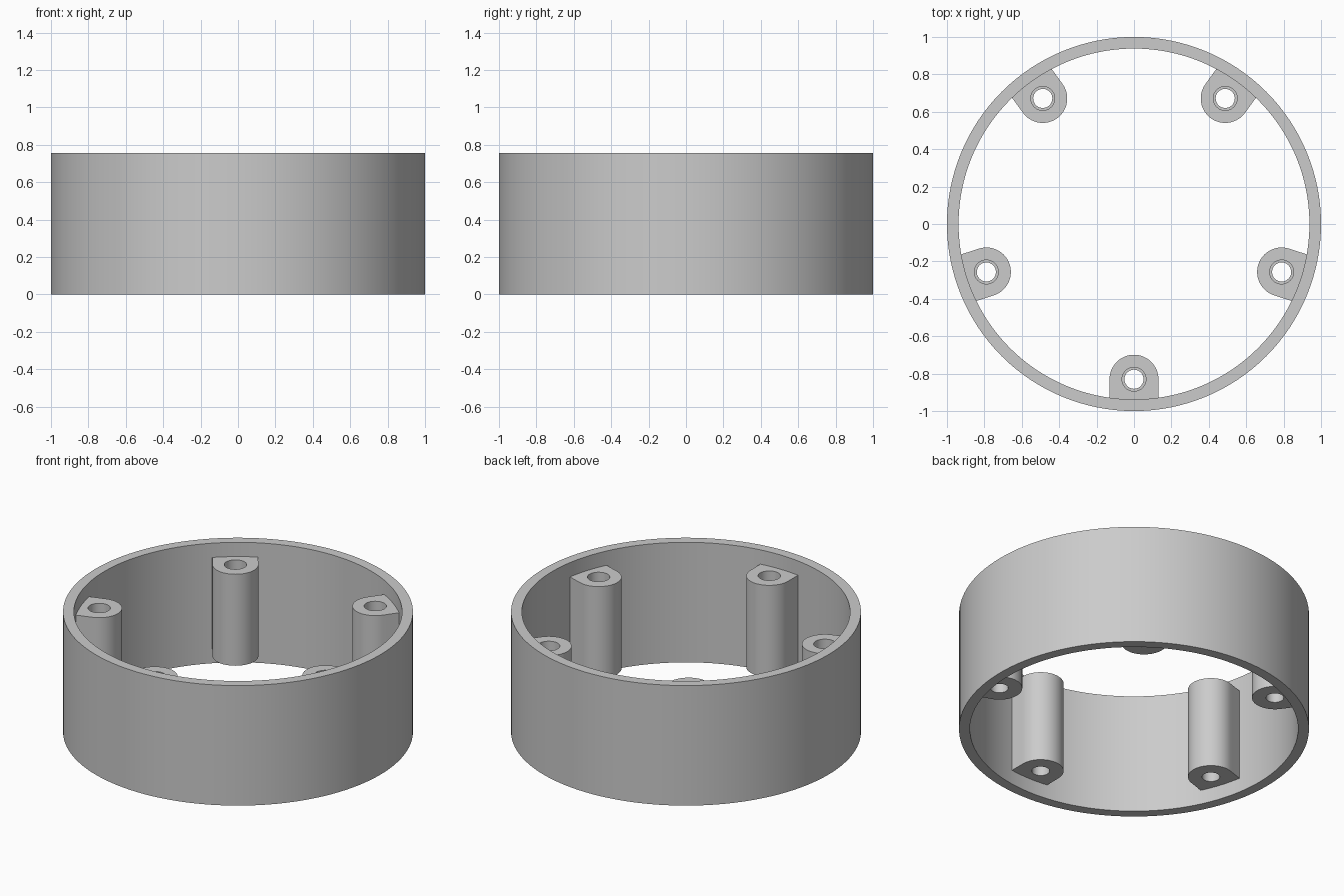
import bpy, bmesh, math
from math import sin, cos, radians

if "Cube" in bpy.data.objects:
    bpy.data.objects.remove(bpy.data.objects["Cube"])

HEIGHT, OUTER, INNER = 0.757, 1.0, 0.938      # ring wall
BOSS_AT, BOSS_R = 0.83, 0.131                 # boss centre distance and radius
BOSS_LOW, BOSS_HIGH = 0.09, 0.667
BORE, SOCKET, SOCKET_DEPTH = 0.051, 0.064, 0.2

grey = bpy.data.materials.new("grey")
grey.diffuse_color = (0.6, 0.6, 0.6, 1)
grey.use_nodes = True
grey.node_tree.nodes["Principled BSDF"].inputs["Base Color"].default_value = grey.diffuse_color


def loft(name, rings):
    """Join closed rings of points into a closed tube-like solid."""
    bm = bmesh.new()
    rows = [[bm.verts.new(p) for p in ring] for ring in rings]
    n = len(rows[0])
    for a, b in zip(rows, rows[1:] + rows[:1]):
        for i in range(n):
            j = (i + 1) % n
            bm.faces.new((a[i], a[j], b[j], b[i]))
    bmesh.ops.recalc_face_normals(bm, faces=bm.faces)
    mesh = bpy.data.meshes.new(name)
    bm.to_mesh(mesh)
    bm.free()
    mesh.materials.append(grey)
    obj = bpy.data.objects.new(name, mesh)
    bpy.context.collection.objects.link(obj)
    bpy.ops.object.select_all(action='DESELECT')
    obj.select_set(True)
    bpy.context.view_layer.objects.active = obj
    bpy.ops.object.shade_smooth_by_angle(angle=radians(30))
    return obj


def circle(r, z, angles):
    return [(r * cos(a), r * sin(a), z) for a in angles]


# Outer ring wall
turn = [math.tau * i / 128 for i in range(128)]
loft("ring_wall", [circle(OUTER, 0, turn), circle(OUTER, HEIGHT, turn),
                   circle(INNER, HEIGHT, turn), circle(INNER, 0, turn)])

# Boss outline: round towards the middle, straight sides running into the wall
reach = math.sqrt(0.95 ** 2 - BOSS_R ** 2) - BOSS_AT
corner = math.atan2(BOSS_R, reach)
quarter = math.pi / 2
angles = [corner * (i / 4 - 1) for i in range(8)]
angles += [corner + (quarter - corner) * i / 4 for i in range(4)]
angles += [quarter + math.pi * i / 32 for i in range(32)]
angles += [3 * quarter + (quarter - corner) * i / 4 for i in range(4)]


def outline(z):
    points = []
    for a in angles:
        c, s = cos(a), abs(sin(a))
        r = BOSS_R
        if c > 1e-6:
            r = min(reach / c, BOSS_R / max(s, 1e-6))
        points.append((r * c, r * sin(a), z))
    return points


# Five screw bosses with stepped through holes
step = BOSS_HIGH - SOCKET_DEPTH
for k in range(5):
    turn_by = radians(-90 + 72 * k)
    boss = loft(f"screw_boss_{k + 1}", [
        circle(BORE, BOSS_LOW, angles), outline(BOSS_LOW), outline(BOSS_HIGH),
        circle(SOCKET, BOSS_HIGH, angles), circle(SOCKET, step, angles),
        circle(BORE, step, angles)])
    boss.location = (BOSS_AT * cos(turn_by), BOSS_AT * sin(turn_by), 0)
    boss.rotation_euler.z = turn_by
